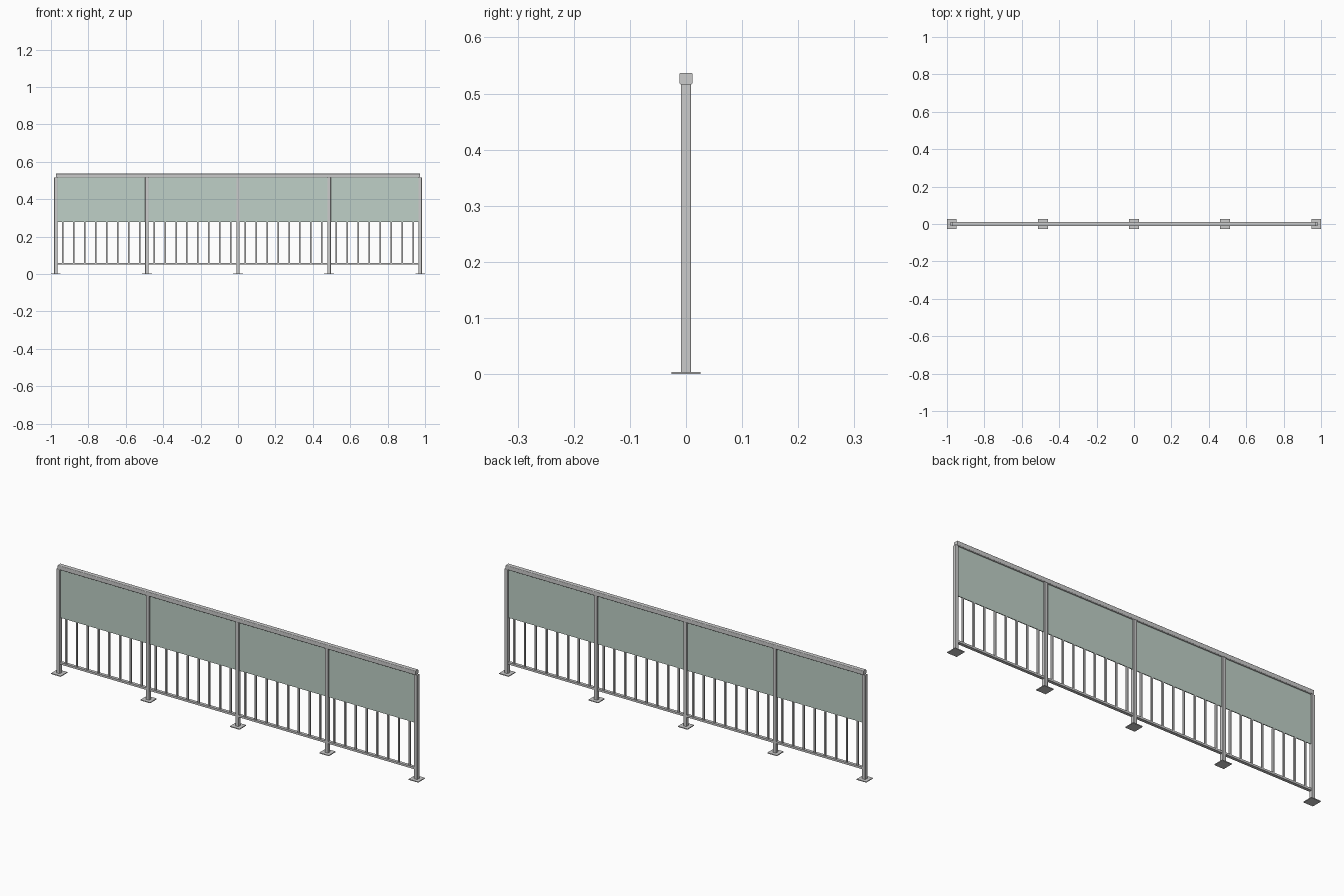
import bpy

if "Cube" in bpy.data.objects:
    bpy.data.objects.remove(bpy.data.objects["Cube"])

POSTS = [-0.974, -0.487, 0.0, 0.487, 0.974]
POST_HALF = 0.009
RAIL_BOTTOM, RAIL_TOP = 0.516, 0.537
PANEL_BOTTOM = 0.277
LOW_BOTTOM, LOW_TOP = 0.05, 0.06
BALUSTERS = 8

glass = bpy.data.materials.new("frosted_glass")
glass.diffuse_color = (0.52, 0.63, 0.57, 0.7)
glass.use_nodes = True
glass.node_tree.nodes["Principled BSDF"].inputs["Base Color"].default_value = glass.diffuse_color


def box(name, x0, x1, half_y, z0, z1, bevel=0.0, axis=2, mat=None):
    """Box between limits; optionally round the edges running along one axis."""
    bpy.ops.mesh.primitive_cube_add(size=1, location=((x0 + x1) / 2, 0, (z0 + z1) / 2))
    ob = bpy.context.object
    ob.name = name
    ob.scale = (x1 - x0, 2 * half_y, z1 - z0)
    bpy.ops.object.transform_apply(location=False, rotation=False, scale=True)
    if bevel:
        weights = ob.data.attributes.new("bevel_weight_edge", 'FLOAT', 'EDGE')
        for e in ob.data.edges:
            a, b = (ob.data.vertices[i].co for i in e.vertices)
            weights.data[e.index].value = float(abs((a - b)[axis]) > 1e-5)
        mod = ob.modifiers.new("rounded_edges", 'BEVEL')
        mod.limit_method = 'WEIGHT'
        mod.width = bevel
        mod.segments = 3
        bpy.ops.object.shade_smooth_by_angle()
    if mat:
        ob.data.materials.append(mat)
    return ob


# Posts on square base plates
for i, x in enumerate(POSTS, 1):
    box(f"base_plate_{i}", x - 0.026, x + 0.026, 0.026, 0, 0.004)
    box(f"post_{i}", x - POST_HALF, x + POST_HALF, POST_HALF, 0.004, RAIL_BOTTOM, 0.002)

# Continuous handrail
box("handrail", POSTS[0], POSTS[-1], 0.0115, RAIL_BOTTOM, RAIL_TOP, 0.003, axis=0)

# Each bay: bottom rail, infill panel and balusters
for i, (a, b) in enumerate(zip(POSTS, POSTS[1:]), 1):
    left, right = a + POST_HALF, b - POST_HALF
    box(f"bottom_rail_{i}", left, right, 0.0075, LOW_BOTTOM, LOW_TOP)
    box(f"glass_panel_{i}", left, right, 0.002, PANEL_BOTTOM, RAIL_BOTTOM, mat=glass)
    pitch = (right - left) / BALUSTERS
    for k in range(BALUSTERS):
        x = left + pitch * (k + 0.5)
        box(f"baluster_{i}_{k + 1}", x - 0.004, x + 0.004, 0.004, LOW_TOP, PANEL_BOTTOM)
